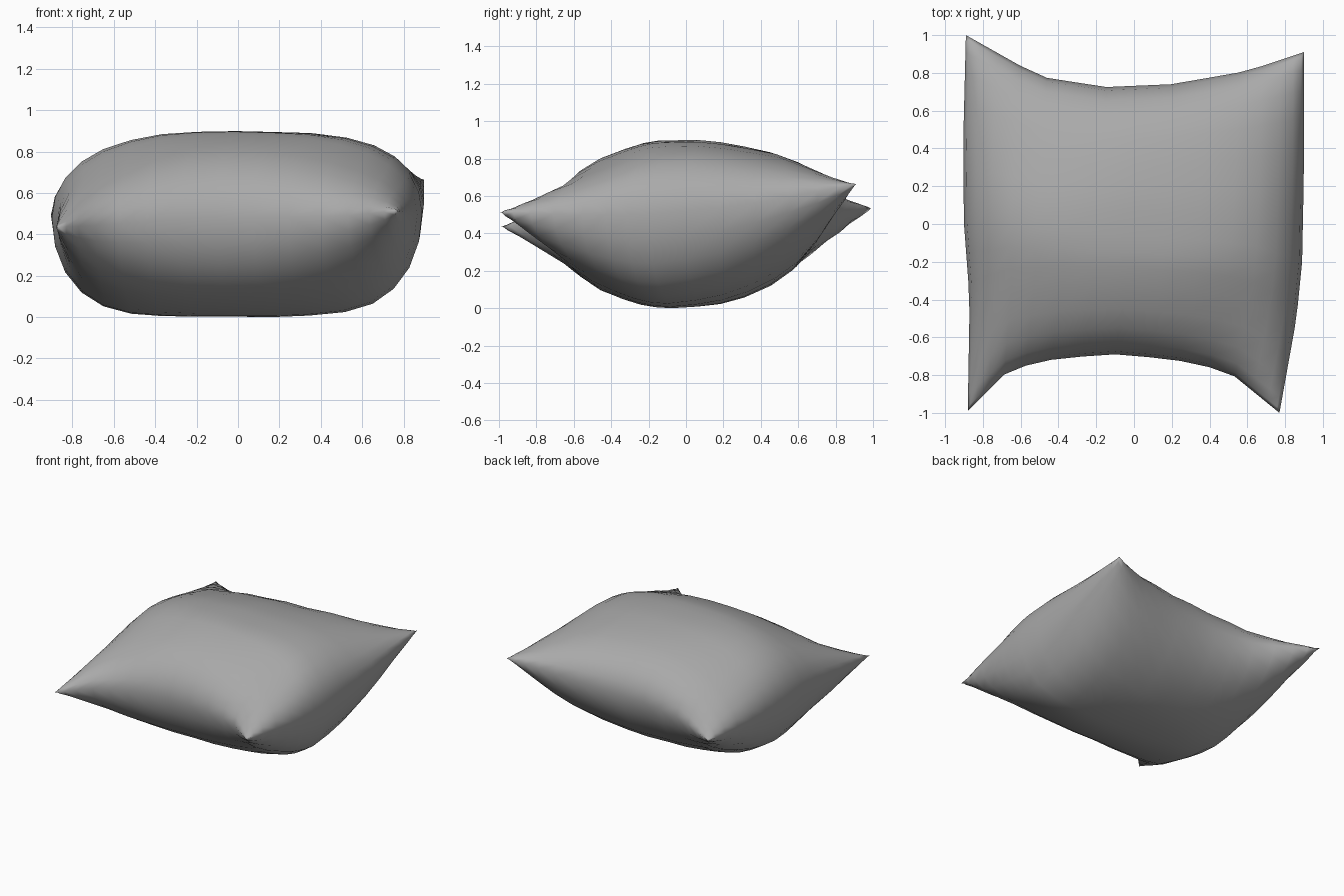
import bpy, bmesh, math
from mathutils import Vector

cube = bpy.data.objects.get("Cube")
if cube:
    bpy.data.objects.remove(cube, do_unlink=True)

N = 16  # grid cells along each side

# Seam outline, each side from -x to +x or from front to back
FRONT = [(-.88, -.99, .42), (-.66, -.77, .43), (-.4, -.71, .45), (-.1, -.69, .465),
         (.2, -.715, .47), (.5, -.78, .475), (.77, -1, .5)]
BACK = [(-.89, 1, .52), (-.5, .78, .505), (-.15, .725, .515), (.2, .74, .53),
        (.6, .81, .58), (.9, .91, .65)]
RIGHT = [(-.88, -.99, .42), (-.87, -.4, .45), (-.9, 0, .465), (-.905, .4, .48), (-.89, 1, .52)]
LEFT = [(.77, -1, .5), (.86, -.5, .485), (.89, -.2, .49), (.9, .3, .535), (.9, .91, .65)]


def along(points, t):
    """Point at fraction t of a seam side."""
    f = t * (len(points) - 1)
    i = min(int(f), len(points) - 2)
    return Vector(points[i]).lerp(Vector(points[i + 1]), f - i)


def seam_surface(s, t):
    """Middle surface stretched between the four seam sides."""
    across = along(RIGHT, t).lerp(along(LEFT, t), s)
    deep = along(FRONT, s).lerp(along(BACK, s), t)
    low = Vector(FRONT[0]).lerp(Vector(FRONT[-1]), s)
    high = Vector(BACK[0]).lerp(Vector(BACK[-1]), s)
    return across + deep - low.lerp(high, t)


def puff(u, v, across, deep):
    """Stuffing thickness: full at the sides, pinched at the corners."""
    dome = math.sqrt(max(0, 1 - abs(u) ** across) * max(0, 1 - abs(v) ** deep))
    return dome * (1 - .5 * abs(u * v) ** 1.7)


# Cushion: upper and lower sheets sharing the seam
bm = bmesh.new()
steps = [math.sin(math.pi / 2 * (2 * i / N - 1)) for i in range(N + 1)]
seam = {}


def sheet(height, across, deep):
    grid = {}
    for i, u in enumerate(steps):
        for j, v in enumerate(steps):
            if (i, j) in seam:
                grid[i, j] = seam[i, j]
                continue
            p = seam_surface((u + 1) / 2, (v + 1) / 2)
            on_seam = i in (0, N) or j in (0, N)
            if not on_seam:
                p.z += height * puff(u, v, across, deep)
            grid[i, j] = bm.verts.new(p)
            if on_seam:
                seam[i, j] = grid[i, j]
    for i in range(N):
        for j in range(N):
            bm.faces.new([grid[i, j], grid[i + 1, j], grid[i + 1, j + 1], grid[i, j + 1]])


sheet(.435, 2.9, 2.5)
sheet(-.46, 4.8, 3.3)
bmesh.ops.recalc_face_normals(bm, faces=bm.faces)
for face in bm.faces:
    face.smooth = True

# Rest the cushion on the floor
lowest = min(v.co.z for v in bm.verts)
bmesh.ops.translate(bm, verts=bm.verts, vec=(0, 0, -lowest))

mesh = bpy.data.meshes.new("cushion")
bm.to_mesh(mesh)
bm.free()
cushion = bpy.data.objects.new("cushion", mesh)
bpy.context.scene.collection.objects.link(cushion)

# Plain grey cloth
cloth = bpy.data.materials.new("grey cloth")
cloth.use_nodes = True
colour = (.4, .4, .4, 1)
cloth.diffuse_color = colour
cloth.node_tree.nodes["Principled BSDF"].inputs["Base Color"].default_value = colour
mesh.materials.append(cloth)
